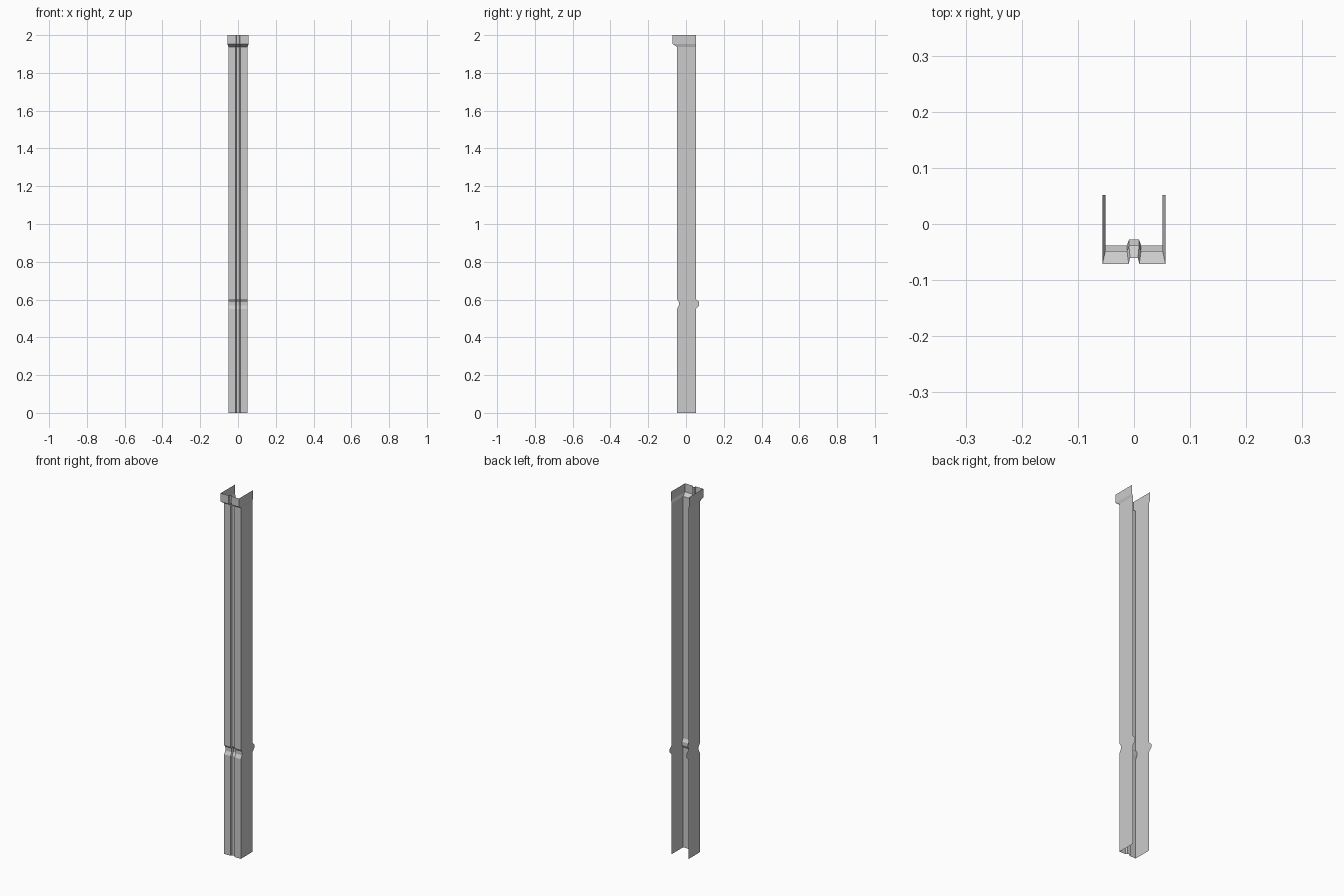
import bpy, bmesh

# Each row: z, half width, front y, back y, groove half width (outer, inner), groove depth
rows = [
    (0.000, 0.051, -0.048, 0.052, 0.0125, 0.009, 0.010),  # foot
    (0.550, 0.051, -0.048, 0.052, 0.0125, 0.009, 0.010),  # crimp starts
    (0.568, 0.051, -0.038, 0.070, 0.0125, 0.009, 0.010),
    (0.587, 0.051, -0.038, 0.070, 0.0125, 0.009, 0.010),
    (0.602, 0.051, -0.048, 0.052, 0.0125, 0.009, 0.010),  # crimp ends
    (1.938, 0.051, -0.048, 0.052, 0.0125, 0.009, 0.010),  # collar flare
    (1.953, 0.056, -0.071, 0.052, 0.0095, 0.007, 0.010),
    (2.000, 0.056, -0.071, 0.052, 0.0095, 0.007, 0.010),  # collar rim
]


def section(z, w, front, back, outer, inner, depth):
    """Open U-shaped sheet section with a groove down the front."""
    half = [(w, back), (w, front), (outer, front), (inner, front + depth)]
    left = [(-x, y, z) for x, y in half]
    right = [(x, y, z) for x, y in reversed(half)]
    return left + right


# Folded sheet post: loft the sections from foot to rim
bm = bmesh.new()
loops = [[bm.verts.new(p) for p in section(*r)] for r in rows]
for low, high in zip(loops, loops[1:]):
    for i in range(len(low) - 1):
        bm.faces.new((low[i], low[i + 1], high[i + 1], high[i]))

mesh = bpy.data.meshes.new("channel_post")
bm.to_mesh(mesh)
bm.free()
post = bpy.data.objects.new("channel_post", mesh)
bpy.context.collection.objects.link(post)
